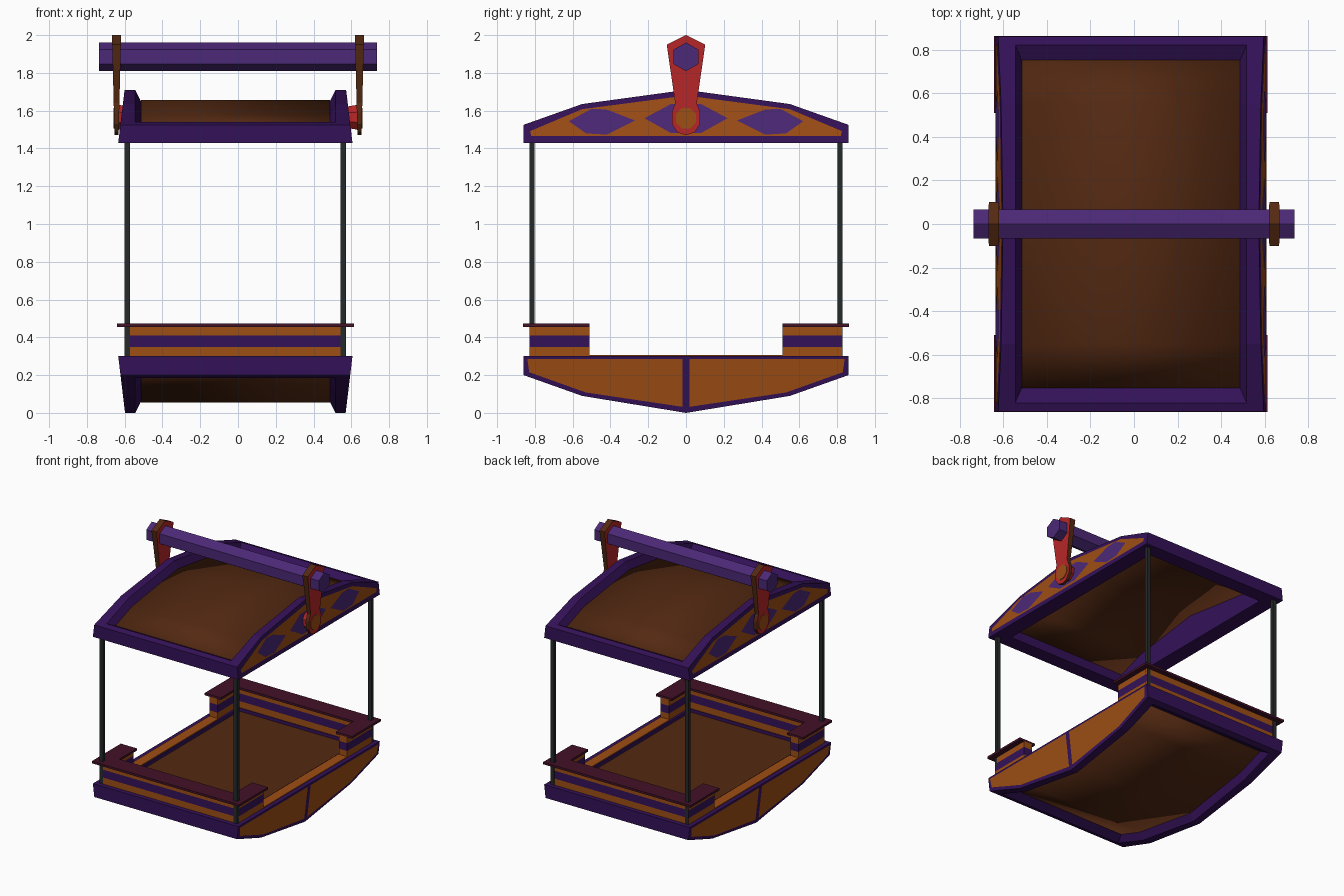
import bpy, bmesh, math
from mathutils import Matrix

if "Cube" in bpy.data.objects:
    bpy.data.objects.remove(bpy.data.objects["Cube"])


def colour(name, r, g, b):
    lin = [((c / 255 + 0.055) / 1.055) ** 2.4 if c > 10 else c / 3294 for c in (r, g, b)]
    m = bpy.data.materials.new(name)
    m.use_nodes = True
    m.diffuse_color = (*lin, 1)
    bsdf = next(n for n in m.node_tree.nodes if n.type == "BSDF_PRINCIPLED")
    bsdf.inputs["Base Color"].default_value = (*lin, 1)
    return m


PURPLE = colour("dark purple", 52, 17, 88)
VIOLET = colour("violet", 76, 40, 118)
ORANGE = colour("orange", 158, 78, 20)
BROWN = colour("brown", 84, 41, 18)
RED = colour("red", 184, 38, 40)
MAROON = colour("maroon", 66, 18, 40)
BLACK = colour("black", 38, 41, 42)

CX = -0.014          # the cabin hangs slightly off centre
HX, HY = 0.62, 0.86  # cabin half width and half depth
ROOF, HULL = (1.43, 1, (0.28, 0.205, 0.095)), (0.30, -1, (0.30, 0.21, 0.10))


def finish(name, bm, *mats):
    bmesh.ops.recalc_face_normals(bm, faces=bm.faces)
    me = bpy.data.meshes.new(name)
    bm.to_mesh(me)
    bm.free()
    ob = bpy.data.objects.new(name, me)
    bpy.context.collection.objects.link(ob)
    for m in mats:
        me.materials.append(m)
    return ob


def box(name, x, y, z, mat):
    bm = bmesh.new()
    bmesh.ops.create_cube(bm, size=1)
    for v in bm.verts:
        for i, (a, b) in enumerate((x, y, z)):
            v.co[i] = (a + b) / 2 + v.co[i] * abs(b - a)
    return finish(name, bm, mat)


def rod(name, x0, x1, y, z, r0, r1, sides, turn, mat):
    """Cylinder or cone along x."""
    bm = bmesh.new()
    bmesh.ops.create_cone(bm, cap_ends=True, segments=sides, radius1=r0, radius2=r1, depth=x1 - x0)
    m = (Matrix.Translation(((x0 + x1) / 2, y, z)) @ Matrix.Rotation(math.radians(turn), 4, "X")
         @ Matrix.Rotation(math.radians(90), 4, "Y"))
    bmesh.ops.transform(bm, matrix=m, verts=bm.verts)
    return finish(name, bm, mat)


def arch(heights, y):
    """Height of the bowed edge above the flat side."""
    a, b, c = heights
    y = abs(y)
    return a + (b - a) * y / 0.55 if y < 0.55 else b + (c - b) * (y - 0.55) / (HY - 0.55)


def side_x(h):
    return HX - 0.12 * h


def shell(name, part):
    """Bowed frame with a sunk, smooth panel; used for roof and hull."""
    base, up, hs = part

    def ring(hx, hy, drop=None):
        ys = (-hy, -0.55, 0, 0.55, hy)
        pts = [(s, y) for s in (1, -1) for y in ys[::s]]
        out = []
        for s, y in pts:
            h = 0 if drop is None else arch(hs, y) - drop
            x = hx if hx else side_x(h)
            out.append((CX + s * x, y, base + up * h))
        return out

    bm = bmesh.new()
    levels = [ring(0.50, 0.75), ring(HX, HY), ring(None, HY, 0), ring(0.53, 0.82, 0), ring(0.50, 0.75, 0.06)]
    loops = [[bm.verts.new(p) for p in lv] for lv in levels]
    n = len(loops[0])
    for a, b in zip(loops, loops[1:] + loops[:1]):
        for i in range(n):
            j = (i + 1) % n
            bm.faces.new((a[i], a[j], b[j], b[i]))
    finish(name + "_frame", bm, PURPLE)

    bm = bmesh.new()
    vs = [bm.verts.new(p) for p in levels[4]]
    for i in range(n // 2 - 1):
        bm.faces.new((vs[i], vs[i + 1], vs[n - 2 - i], vs[n - 1 - i])).smooth = True
    ob = finish(name + "_panel", bm, BROWN)
    mod = ob.modifiers.new("thickness", "SOLIDIFY")
    mod.thickness, mod.offset = 0.012, 0


def side_plates(name, part, points, lift, mat):
    """Flat painted shape on both sloping sides; points are depth and height."""
    base, up, _ = part
    for s, side in ((1, "left"), (-1, "right")):
        bm = bmesh.new()
        f = bm.faces.new([bm.verts.new((CX + s * (side_x(h) + lift), y, base + up * h)) for y, h in points])
        f.normal_update()
        if f.normal.x * s < 0:
            f.normal_flip()
        me = bpy.data.meshes.new(name)
        bm.to_mesh(me)
        bm.free()
        me.materials.append(mat)
        bpy.context.collection.objects.link(bpy.data.objects.new(f"{name}_{side}", me))


def mirrored(half):
    """Completes a shape given by its +y half, from the bottom to the top."""
    return half + [(-y, h) for y, h in half[::-1] if y]


# Roof and hull
shell("roof", ROOF)
shell("hull", HULL)
side_plates("roof_side_panel", ROOF,
            mirrored([(0.82, 0.035), (0.825, 0.062), (0.55, 0.178), (0, 0.25)]), 0.003, ORANGE)
diamond = mirrored([(0.08, 0.052), (0.22, 0.13), (0.08, 0.205)])
side_plates("middle_diamond", ROOF, diamond, 0.006, VIOLET)
for s, end in ((1, "back"), (-1, "front")):
    outer = [(0.27, 0.118), (0.42, 0.176), (0.50, 0.18), (0.62, 0.114), (0.53, 0.05), (0.42, 0.043)]
    side_plates(end + "_diamond", ROOF, [(s * y, h) for y, h in outer], 0.006, VIOLET)
    hull = [(0.018, 0.015), (0.84, 0.015), (0.83, 0.085), (0.53, 0.192), (0.018, 0.268)]
    side_plates(end + "_hull_panel", HULL, [(s * y, h) for y, h in hull], 0.003, ORANGE)

# Floor and orange ledges
box("floor", (CX - 0.51, CX + 0.51), (-0.76, 0.76), (0.25, 0.275), BROWN)
for s, side in ((1, "left"), (-1, "right")):
    box(side + "_ledge", (CX + s * 0.51, CX + s * 0.587), (-0.51, 0.51), (0.26, 0.306), ORANGE)

# Parapets: striped walls with a cap, wrapped round each end
bands = (("lower", 0.27, 0.35, ORANGE), ("middle", 0.35, 0.41, PURPLE), ("upper", 0.41, 0.457, ORANGE))
for e, end in ((1, "back"), (-1, "front")):
    for band, z0, z1, mat in bands:
        box(f"{end}_wall_{band}", (CX - 0.587, CX + 0.587), (e * 0.755, e * 0.825), (z0, z1), mat)
        for s, side in ((1, "left"), (-1, "right")):
            box(f"{end}_{side}_return_{band}", (CX + s * 0.517, CX + s * 0.587),
                (e * 0.51, e * 0.755), (z0, z1), mat)
    box(end + "_cap", (CX - 0.627, CX + 0.627), (e * 0.725, e * 0.862), (0.455, 0.472), MAROON)
    for s, side in ((1, "left"), (-1, "right")):
        box(f"{end}_{side}_cap", (CX + s * 0.49, CX + s * 0.627), (e * 0.51, e * 0.725), (0.455, 0.472), MAROON)
        # Corner posts
        box(f"{end}_{side}_post", (CX + s * 0.557, CX + s * 0.587), (e * 0.803, e * 0.828), (0.3, 1.46), BLACK)

# Hanger arms: red faces, brown edges, thinner toward the pivot
arm = mirrored([(0, 1.47), (0.045, 1.485), (0.075, 1.53), (0.075, 1.59), (0.057, 1.64), (0.102, 1.95), (0, 2.0)])
for s, side in ((1, "left"), (-1, "right")):
    bm = bmesh.new()
    faces = []
    for k in (1, -1):
        faces.append([bm.verts.new((s * 0.643 + k * (0.011 + 0.013 * (z - 1.47) / 0.53), y, z)) for y, z in arm])
    for f in faces:
        bm.faces.new(f)
    n = len(arm)
    for i in range(n):
        j = (i + 1) % n
        bm.faces.new((faces[0][i], faces[0][j], faces[1][j], faces[1][i])).material_index = 1
    finish(side + "_arm", bm, RED, BROWN)
    near, far = (0.06, 0.072) if s > 0 else (0.072, 0.06)
    x0, x1 = sorted((s * 0.57, s * 0.638))
    rod(side + "_pivot", x0, x1, 0, 1.565, near, far, 8, 22.5, RED)
    x0, x1 = sorted((s * 0.65, s * 0.66))
    rod(side + "_pivot_cap", x0, x1, 0, 1.56, 0.058, 0.058, 8, 22.5, ORANGE)

# Hanging bar
rod("hanging_bar", -0.735, 0.735, 0, 1.885, 0.076, 0.076, 6, 0, VIOLET)
bar = bpy.data.objects["hanging_bar"]
top = max(bar.data.vertices, key=lambda v: v.co.z).co
if abs(top.y) > 0.01:
    bar.data.transform(Matrix.Translation((0, 0, 1.885)) @ Matrix.Rotation(math.radians(30), 4, "X")
                       @ Matrix.Translation((0, 0, -1.885)))
